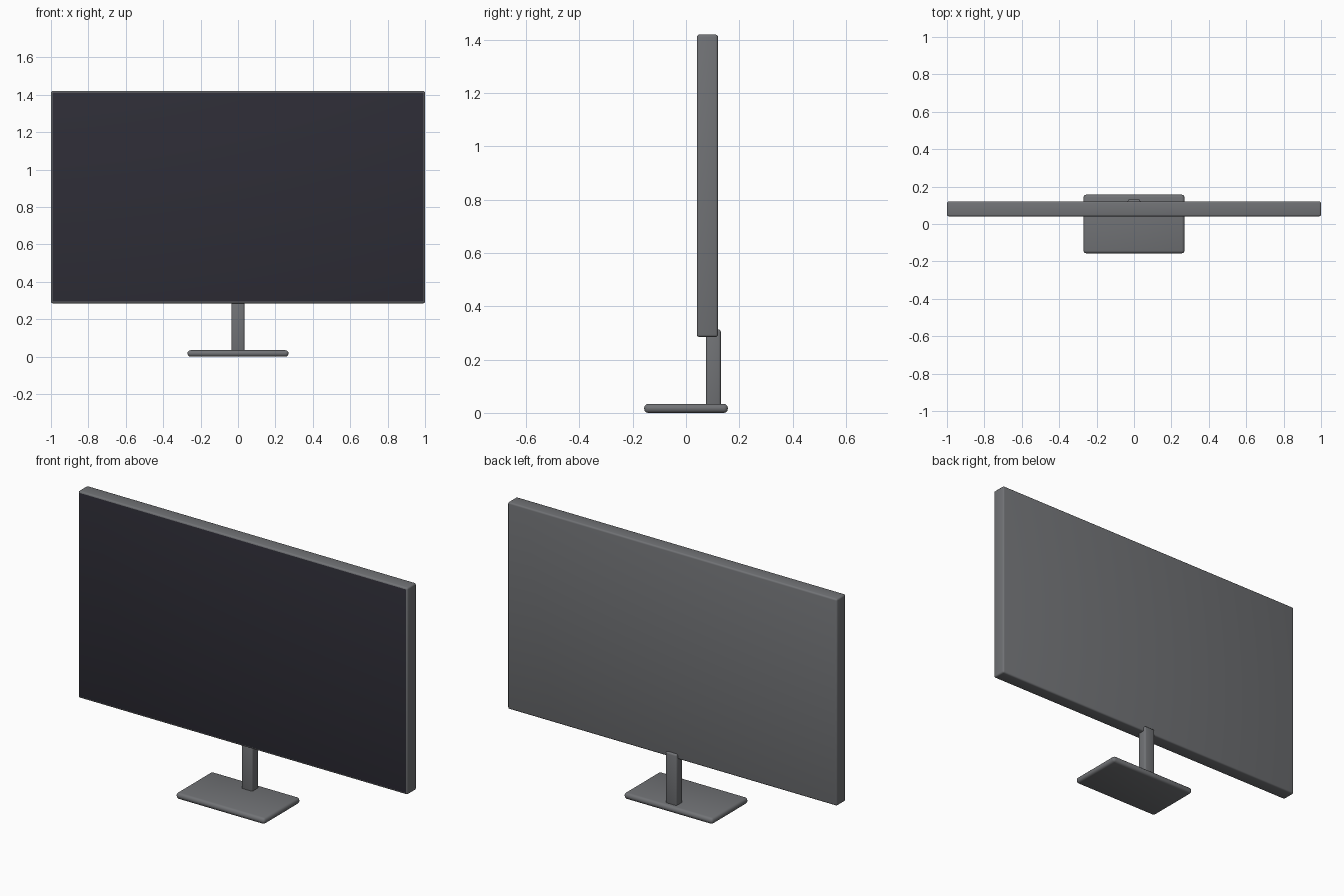
import bpy
import bmesh
import math

if "Cube" in bpy.data.objects:
    bpy.data.objects.remove(bpy.data.objects["Cube"])


def material(name, color):
    m = bpy.data.materials.new(name)
    m.diffuse_color = (*color, 1)
    m.use_nodes = True
    m.node_tree.nodes["Principled BSDF"].inputs["Base Color"].default_value = m.diffuse_color
    return m


grey = material("grey plastic", (0.165, 0.17, 0.18))
dark = material("dark screen", (0.027, 0.026, 0.037))


def rounded_box(name, low, high, radius, segments=3):
    """Box between two corners with rounded edges."""
    bm = bmesh.new()
    bmesh.ops.create_cube(bm, size=1)
    for v in bm.verts:
        for i in range(3):
            v.co[i] = high[i] if v.co[i] > 0 else low[i]
    bmesh.ops.bevel(bm, geom=bm.edges[:], offset=radius, segments=segments,
                    profile=0.5, affect='EDGES')
    mesh = bpy.data.meshes.new(name)
    bm.to_mesh(mesh)
    bm.free()
    obj = bpy.data.objects.new(name, mesh)
    bpy.context.collection.objects.link(obj)
    mesh.materials.append(grey)
    bpy.ops.object.select_all(action='DESELECT')
    obj.select_set(True)
    bpy.context.view_layer.objects.active = obj
    bpy.ops.object.shade_smooth_by_angle(angle=math.radians(35))
    return obj


# Stand
rounded_box("base", (-0.27, -0.157, 0), (0.27, 0.157, 0.034), 0.015)
rounded_box("neck", (-0.034, 0.075, 0.02), (0.034, 0.131, 0.313), 0.009)

# Display panel, its flat front face is the screen
panel = rounded_box("display_panel", (-1, 0.041, 0.285), (1, 0.12, 1.42), 0.009)
panel.data.materials.append(dark)
for face in panel.data.polygons:
    if face.normal.y < -0.99 and face.area > 1:
        face.material_index = 1
